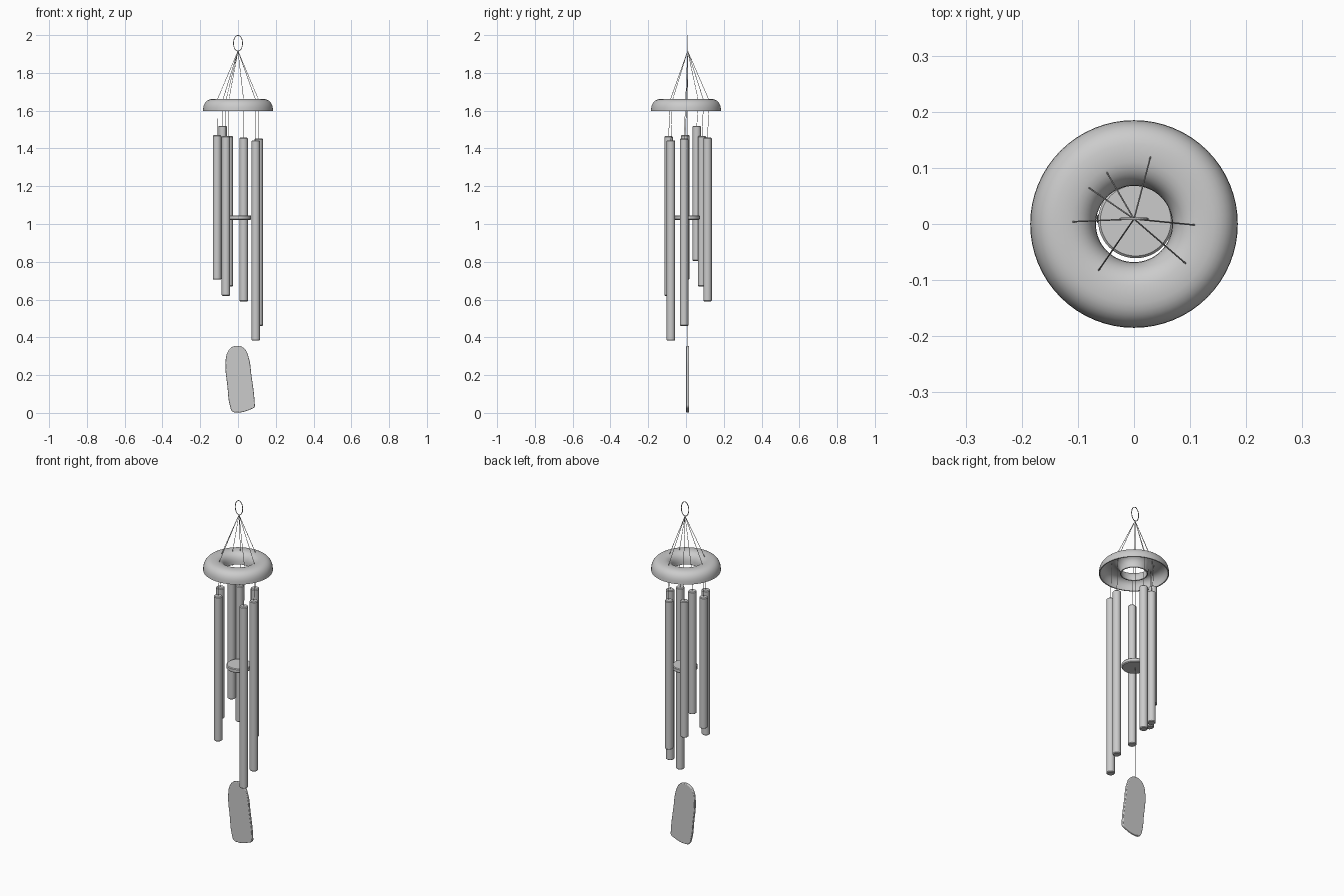
import bpy, bmesh, math
from mathutils import Vector

if "Cube" in bpy.data.objects:
    bpy.data.objects.remove(bpy.data.objects["Cube"])

CENTRE_Y = 0.009


def finish(obj, angle=40):
    bpy.ops.object.select_all(action='DESELECT')
    obj.select_set(True)
    bpy.context.view_layer.objects.active = obj
    bpy.ops.object.shade_smooth_by_angle(angle=math.radians(angle))


def lathe(name, profile, loc=(0, 0, 0), steps=48, closed=False):
    """Spin an (r, z) profile around the vertical axis."""
    bm = bmesh.new()
    rings = []
    for r, z in profile:
        if r == 0:
            rings.append([bm.verts.new((0, 0, z))] * steps)
        else:
            rings.append([bm.verts.new((r * math.cos(2 * math.pi * i / steps),
                                        r * math.sin(2 * math.pi * i / steps), z))
                          for i in range(steps)])
    pairs = list(zip(rings, rings[1:]))
    if closed:
        pairs.append((rings[-1], rings[0]))
    for a, b in pairs:
        for i in range(steps):
            j = (i + 1) % steps
            corners = list(dict.fromkeys((a[i], a[j], b[j], b[i])))
            bm.faces.new(corners)
    bmesh.ops.recalc_face_normals(bm, faces=bm.faces)
    mesh = bpy.data.meshes.new(name)
    bm.to_mesh(mesh)
    bm.free()
    obj = bpy.data.objects.new(name, mesh)
    obj.location = loc
    bpy.context.collection.objects.link(obj)
    finish(obj)
    return obj


def rod(name, radius, z0, z1, x, y, steps=24):
    h, b = z1 - z0, 0.004
    return lathe(name, [(0, 0), (radius - b, 0), (radius, b), (radius, h - b),
                        (radius - b, h), (0, h)], (x, y, z0), steps)


def string(name, points, radius=0.0013, cyclic=False):
    curve = bpy.data.curves.new(name, 'CURVE')
    curve.dimensions = '3D'
    curve.bevel_depth = radius
    curve.bevel_resolution = 1
    curve.use_fill_caps = True
    spline = curve.splines.new('POLY')
    spline.points.add(len(points) - 1)
    for p, co in zip(spline.points, points):
        p.co = (*co, 1)
    spline.use_cyclic_u = cyclic
    obj = bpy.data.objects.new(name, curve)
    bpy.context.collection.objects.link(obj)
    return obj


# Hollow half-doughnut canopy, open underneath
outer, inner = [], []
for i in range(17):
    a = math.pi * i / 16
    c, s = math.cos(a), math.sin(a)
    x = math.copysign(abs(c) ** 0.8, c)
    outer.append((0.1265 + 0.0585 * x, 1.597 + 0.065 * s ** 0.8))
    inner.append((0.1265 + 0.0525 * x, 1.597 + 0.059 * s ** 0.8))
lathe("canopy_ring", outer + inner[::-1], steps=64, closed=True)

# Oval hanging loop
string("hanging_loop", [(0.024 * math.cos(2 * math.pi * i / 32), CENTRE_Y,
                         1.957 + 0.0415 * math.sin(2 * math.pi * i / 32))
                        for i in range(32)], 0.0022, True)

# Chime tubes with their strings: x, y, bottom, top
tubes = [(-0.111, -0.004, 0.705, 1.470), (-0.081, 0.057, 0.805, 1.520),
         (-0.049, 0.085, 0.670, 1.465), (0.030, 0.114, 0.590, 1.457),
         (0.110, -0.010, 0.460, 1.452), (0.094, -0.080, 0.382, 1.443),
         (-0.064, -0.092, 0.620, 1.465)]
for n, (x, y, z0, z1) in enumerate(tubes, 1):
    rod(f"chime_tube_{n}", 0.0225, z0, z1, x, y)
    string(f"chime_string_{n}", [(0, CENTRE_Y, 1.916), (x, y + 0.008, 1.655),
                                 (x, y, z1 - 0.005)])

# Clapper disc and the long centre string
rod("clapper_disc", 0.067, 1.022, 1.046, 0.003, 0.006, 48)
string("centre_string", [(0, CENTRE_Y, 1.916), (0, CENTRE_Y, 0.34)])

# Wind sail: rounded, slightly leaning plate
outline = [(0, 0.355), (0.033, 0.341), (0.056, 0.295), (0.071, 0.2), (0.088, 0.055),
           (0.087, 0.031), (0.07, 0.02), (-0.012, 0.002), (-0.03, 0.008),
           (-0.042, 0.035), (-0.056, 0.14), (-0.066, 0.265), (-0.056, 0.32),
           (-0.034, 0.347)]
curve = bpy.data.curves.new("wind_sail", 'CURVE')
curve.dimensions = '2D'
curve.fill_mode = 'BOTH'
curve.extrude = 0.004
curve.bevel_depth = 0.004
curve.bevel_resolution = 2
curve.offset = -0.004
curve.resolution_u = 8
spline = curve.splines.new('BEZIER')
spline.bezier_points.add(len(outline) - 1)
for p, (x, z) in zip(spline.bezier_points, outline):
    p.co = (x, z, 0)
    p.handle_left_type = p.handle_right_type = 'AUTO'
spline.use_cyclic_u = True
sail = bpy.data.objects.new("wind_sail", curve)
sail.rotation_euler = (math.pi / 2, 0, 0)
sail.location = (0, CENTRE_Y, 0)
bpy.context.collection.objects.link(sail)
